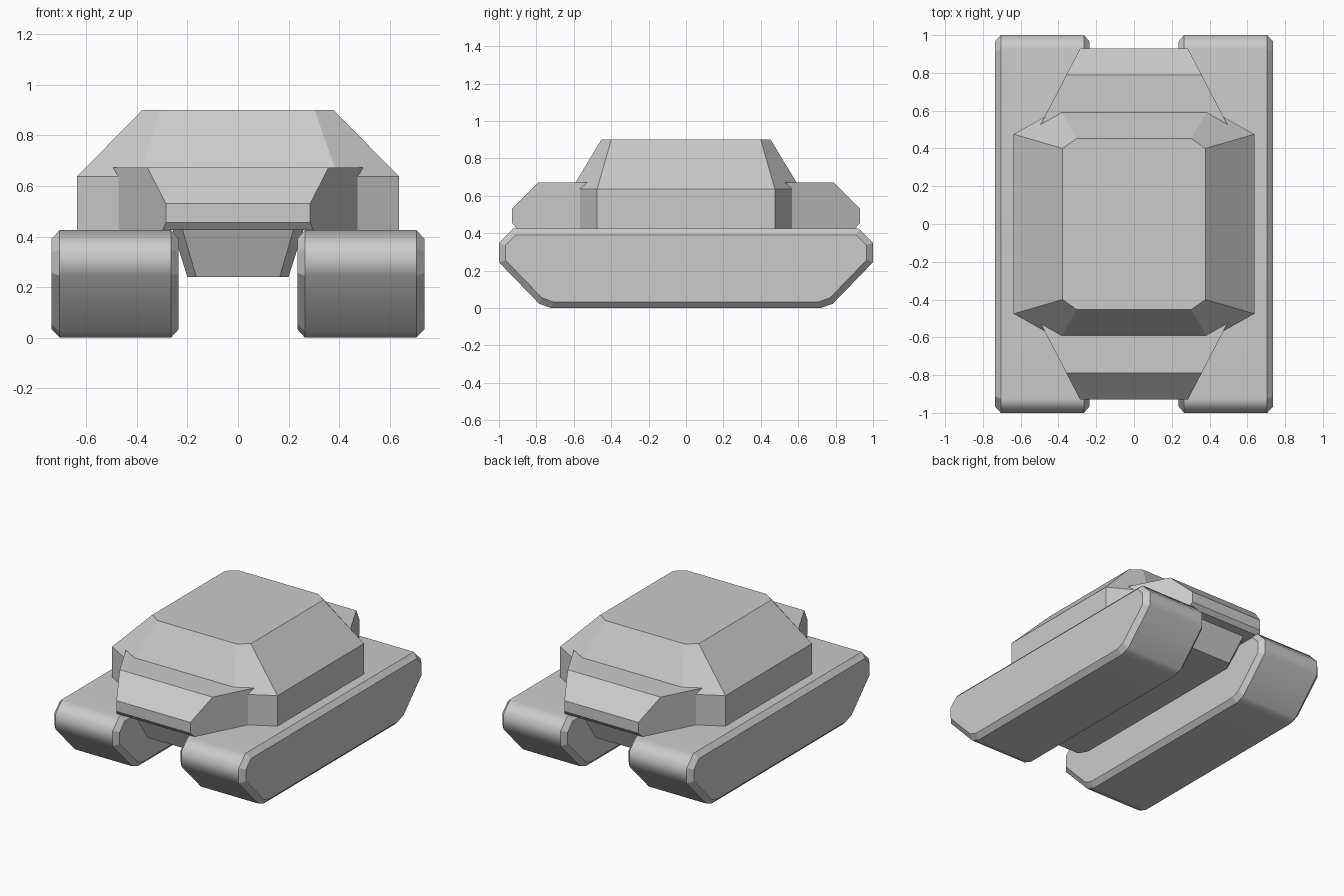
import bpy, bmesh

if "Cube" in bpy.data.objects:
    bpy.data.objects.remove(bpy.data.objects["Cube"])


def loft(name, rings, smooth_band=None):
    """Skin a stack of equal-length closed rings and cap both ends."""
    bm = bmesh.new()
    loops = [[bm.verts.new(p) for p in ring] for ring in rings]
    n = len(loops[0])
    for k, (a, b) in enumerate(zip(loops, loops[1:])):
        for i in range(n):
            j = (i + 1) % n
            f = bm.faces.new((a[i], a[j], b[j], b[i]))
            f.smooth = (k == smooth_band)
    bm.faces.new(loops[0])
    bm.faces.new(loops[-1])
    bmesh.ops.recalc_face_normals(bm, faces=bm.faces[:])
    mesh = bpy.data.meshes.new(name)
    bm.to_mesh(mesh)
    bm.free()
    obj = bpy.data.objects.new(name, mesh)
    bpy.context.collection.objects.link(obj)
    return obj


def octagon(side_x, side_y, end_x, end_y, z):
    """Rectangle with cut corners, symmetric in x and y."""
    q = [(side_x, side_y), (end_x, end_y)]
    pts = q + [(-x, y) for x, y in q[::-1]]
    pts += [(-x, -y) for x, y in pts]
    return [(x, y, z) for x, y in pts]


def mirrored(half):
    return half + [(-y, z) for y, z in half[::-1]]


# Tracks: one rounded side profile with a chamfered rim on each face
outer = mirrored([(0.72, 0), (0.785, 0.023), (1.0, 0.245), (1.0, 0.35), (0.925, 0.425)])
inner = mirrored([(0.71, 0.033), (0.77, 0.055), (0.965, 0.256), (0.965, 0.337), (0.91, 0.392)])
for side, name in ((-1, "left_track"), (1, "right_track")):
    sections = [(0.235, inner), (0.265, outer), (0.705, outer), (0.737, inner)]
    track = loft(name, [[(side * x, y, z) for y, z in prof] for x, prof in sections], smooth_band=1)
    mod = track.modifiers.new("weighted_normals", 'WEIGHTED_NORMAL')
    mod.keep_sharp = True

# Lower hull: tapered tub hanging between the tracks
loft("lower_hull", [octagon(0.20, 0.70, 0.165, 0.76, 0.24),
                    octagon(0.26, 0.77, 0.22, 0.84, 0.43)])

# Upper hull: sloped nose and tail with slanted vertical sides
levels = [(0.905, 0.425), (0.93, 0.455), (0.93, 0.53), (0.79, 0.672)]
loft("upper_hull", [octagon(0.59, 0.343, 0.285 + 0.52 * (0.93 - y), y, z) for y, z in levels])

# Cabin: upright walls with a tapering roof
loft("cabin", [octagon(0.637, 0.475, 0.395, 0.612, 0.425),
               octagon(0.637, 0.475, 0.395, 0.612, 0.637),
               octagon(0.378, 0.40, 0.303, 0.453, 0.90)])
